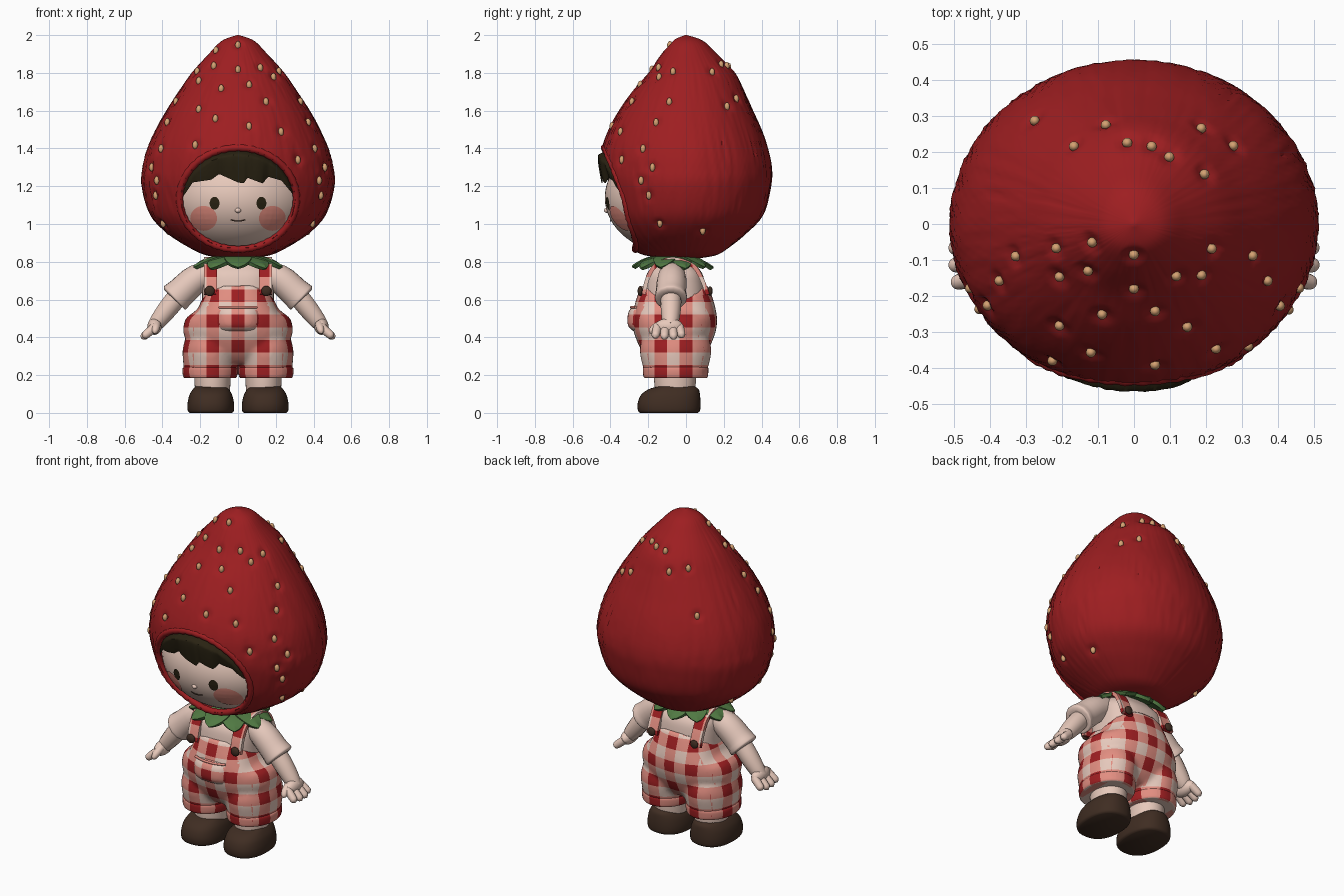
import bpy, bmesh, math
from math import sin, cos, pi
from mathutils import Vector, noise
from mathutils.bvhtree import BVHTree

if "Cube" in bpy.data.objects:
    bpy.data.objects.remove(bpy.data.objects["Cube"])


def material(name, r, g, b):
    m = bpy.data.materials.new(name)
    m.use_nodes = True
    m.diffuse_color = (r, g, b, 1)
    m.node_tree.nodes["Principled BSDF"].inputs["Base Color"].default_value = (r, g, b, 1)
    return m


RED = material("strawberry red", .34, .013, .015)
SKIN = material("skin", .81, .59, .5)
BLUSH = material("blush", .78, .27, .215)
HAIR = material("dark hair", .022, .016, .006)
LEAF = material("leaf green", .08, .19, .055)
SHOE = material("shoe brown", .05, .026, .016)
PINK = material("gingham pink", .76, .27, .22)
CREAM = material("cream cloth", .79, .58, .5)
SEED = material("seed tan", .66, .36, .17)
parts = []


def activate(objs):
    bpy.ops.object.select_all(action='DESELECT')
    for o in objs:
        o.select_set(True)
    bpy.context.view_layer.objects.active = objs[0]


def join(objs, name):
    activate(objs)
    bpy.ops.object.join()
    objs[0].name = name
    for o in objs[1:]:
        parts.remove(o)
    return objs[0]


def sample(rows, t):
    """Smooth curve through rows of numbers."""
    last = len(rows) - 1
    i = min(int(t * last), last - 1)
    f = t * last - i
    near = [rows[max(0, min(last, i + k))] for k in (-1, 0, 1, 2)]
    return [b + .5 * f * (c - a + f * (2 * a - 5 * b + 4 * c - d + f * (3 * (b - c) + d - a)))
            for a, b, c, d in zip(*near)]


def surface(name, f, nu, nv, mat, cap=False, front=False, thick=0):
    """Grid of points f(u, v); seams and poles are welded."""
    bm = bmesh.new()
    g = [[bm.verts.new(f(i / nu, j / nv)) for j in range(nv + 1)] for i in range(nu + 1)]
    for i in range(nu):
        for j in range(nv):
            bm.faces.new((g[i][j], g[i + 1][j], g[i + 1][j + 1], g[i][j + 1]))
    bmesh.ops.remove_doubles(bm, verts=bm.verts, dist=1e-5)
    if cap:
        bmesh.ops.holes_fill(bm, edges=[e for e in bm.edges if e.is_boundary])
    bmesh.ops.recalc_face_normals(bm, faces=bm.faces)
    if front and sum(p.normal.y for p in bm.faces) > 0:
        bmesh.ops.reverse_faces(bm, faces=bm.faces)
    me = bpy.data.meshes.new(name)
    bm.to_mesh(me)
    bm.free()
    me.materials.append(mat)
    o = bpy.data.objects.new(name, me)
    bpy.context.collection.objects.link(o)
    parts.append(o)
    if thick:
        o.modifiers.new("thickness", 'SOLIDIFY').thickness = thick
        activate([o])
        bpy.ops.object.convert(target='MESH')
    return o


def loft(name, rows, mat, at=(0, 0), nu=40, nv=20, power=1, shape=None):
    """Stacked ovals; each row is height, half width, front depth, back depth."""
    def f(u, v):
        row = sample(rows, v)
        a = 2 * pi * u
        c, s = (math.copysign(abs(k) ** power, k) for k in (cos(a), sin(a)))
        p = Vector((row[1] * c, (row[2] if s < 0 else row[-1]) * s, row[0]))
        if shape:
            p = shape(p)
        return p + Vector((*at, 0))
    return surface(name, f, nu, nv, mat, cap=True)


def ball(name, c, r, mat, n=24):
    return surface(name, lambda u, v: [c[0] + r[0] * sin(pi * v) * cos(2 * pi * u),
                                       c[1] + r[1] * sin(pi * v) * sin(2 * pi * u),
                                       c[2] - r[2] * cos(pi * v)], n, n // 2, mat)


def tube(name, pts, mat, cyclic=False):
    """Round tube through points of x, y, z, radius."""
    if not cyclic:
        pts = [sample(pts, k / 16) for k in range(17)]
    cu = bpy.data.curves.new(name, 'CURVE')
    cu.dimensions, cu.bevel_depth, cu.bevel_resolution, cu.use_fill_caps = '3D', 1, 5, True
    sp = cu.splines.new('POLY')
    sp.points.add(len(pts) - 1)
    sp.use_cyclic_u = cyclic
    for q, p in zip(sp.points, pts):
        q.co, q.radius = (*p[:3], 1), p[3]
    cu.materials.append(mat)
    o = bpy.data.objects.new(name, cu)
    bpy.context.collection.objects.link(o)
    activate([o])
    bpy.ops.object.convert(target='MESH')
    parts.append(bpy.context.object)
    return bpy.context.object


def tree(o):
    return BVHTree.FromPolygons([v.co for v in o.data.vertices], [p.vertices for p in o.data.polygons])


def hit_y(bvh, x, z):
    p = bvh.ray_cast(Vector((x, -3, z)), Vector((0, 1, 0)))[0]
    return p.y if p else 0


def decal(name, bvh, x, z, rx, rz, mat, lift=.005, dome=0, power=1):
    """Oval plate laid on the front of a surface."""
    def f(u, v):
        c, s = (math.copysign(abs(k) ** power, k) for k in (cos(2 * pi * u), sin(2 * pi * u)))
        px, pz = x + rx * v * c, z + rz * v * s
        return px, hit_y(bvh, px, pz) - lift - dome * (1 - v ** 4), pz
    return surface(name, f, 32, 8, mat, front=True)


def gingham(o, step=.0667):
    """Slice along the check lines, then colour the cells."""
    o.data.materials.clear()
    for m in (RED, PINK, CREAM):
        o.data.materials.append(m)
    bm = bmesh.new()
    bm.from_mesh(o.data)
    for axis, shift in enumerate((0, 0, .62)):
        no = Vector([axis == k for k in range(3)])
        for k in range(-12, 9):
            bmesh.ops.bisect_plane(bm, geom=bm.verts[:] + bm.edges[:] + bm.faces[:],
                                   plane_co=no * (shift + (k + .5) * step), plane_no=no)
    bm.normal_update()
    for p in bm.faces:
        c = p.calc_center_median()
        across = c.x if abs(p.normal.y) >= abs(p.normal.x) else c.y
        p.material_index = sum(math.floor(h / step + .5) % 2 for h in (across, c.z - .62))
    bm.to_mesh(o.data)
    bm.free()


# Knitted hood with upright creases
def knit(p):
    a = math.atan2(p.y, p.x)
    n = noise.noise((17 * cos(a), 17 * sin(a), 4 * p.z))
    k = 1 + .01 * n - .05 * max(0, n - .3) + .004 * sin(90 * a) * sin(100 * p.z)
    return Vector((p.x * k, p.y * k, p.z))


hood = loft("hood", [(.82, .08, .1, .08), (.835, .17, .22, .16), (.87, .25, .285, .22), (.95, .375, .36, .32),
                     (1.05, .465, .41, .41), (1.2, .51, .445, .45), (1.3, .505, .455, .455), (1.4, .48, .445, .435),
                     (1.5, .435, .41, .4), (1.6, .38, .355, .355), (1.7, .315, .285, .31), (1.8, .245, .2, .26),
                     (1.9, .155, .13, .165), (1.97, .085, .07, .09), (2, .005, .005, .005)],
            RED, nu=200, nv=120, shape=knit)
hood_tree = tree(hood)

# Seeds, placed from the front, both sides and above, each in a dimple
rays = [((x, -3, z), (0, 1, 0)) for x, z in (
    (-.13, 1.84), (0, 1.82), (.12, 1.83), (.06, 1.74), (-.09, 1.72), (-.21, 1.76), (-.21, 1.61), (0, 1.95),
    (-.12, 1.56), (.06, 1.52), (.15, 1.65), (.23, 1.49), (-.23, 1.42), (.32, 1.34), (.19, 1.78), (-.12, 1.92))]
rays += [((3 * s, y, z), (-s, 0, 0)) for s in (-1, 1) for y, z in (
    (-.07, 1.81), (-.09, 1.65), (-.16, 1.54), (-.23, 1.4), (-.18, 1.3), (-.24, 1.23), (-.2, 1.15), (-.14, 1), (.09, .96))]
rays += [((x, y, 3), (0, 0, -1)) for x, y in (
    (-.28, .29), (-.17, .22), (-.08, .28), (-.02, .23), (.05, .22), (.1, .19), (.2, .14), (.19, .27), (.28, .22))]
seeds = []
for start, way in rays:
    p, n = hood_tree.ray_cast(Vector(start), Vector(way))[:2]
    seeds.append(ball("seed", p - n * .006, (.015, .015, .023), SEED, 10))
    for v in hood.data.vertices:
        d = (v.co - p).length
        if d < .04:
            v.co -= n * .014 * (1 - d / .04)
join(seeds, "seeds")

# Face opening and its rolled rim
bm = bmesh.new()
bm.from_mesh(hood.data)
inside = [f for f in bm.faces for c in [f.calc_center_median()]
          if c.y < 0 and (c.x / .305) ** 2 + ((c.z - 1.135) / .265) ** 2 < 1]
bmesh.ops.delete(bm, geom=inside, context='FACES')
bm.to_mesh(hood.data)
bm.free()
ring = [(.309 * cos(k * pi / 40), 1.135 + .269 * sin(k * pi / 40)) for k in range(80)]
tube("hood_rim", [(x, hit_y(hood_tree, x, z) + .013, z, .017 + .003 * (k % 2))
                  for k, (x, z) in enumerate(ring)], RED, True)

# Head and face
head = tree(ball("head", (0, -.05, 1.14), (.4, .38, .3), SKIN, 64))
ball("nose", (0, -.42, 1.072), (.016, .014, .013), SKIN)
tube("mouth", [(x, hit_y(head, x, 1.02) - .001, 1.015 + 5 * x * x, .003) for x in (-.04, -.02, 0, .02, .04)], SHOE)
for s, side in ((-1, "right"), (1, "left")):
    decal(side + "_eye", head, s * .124, 1.11, .026, .034, HAIR, .007)
    decal(side + "_cheek", head, s * .182, 1.03, .071, .066, BLUSH)

# Fringe of hair, bulging out of the opening and tucked under the hood
edge = [(-.33, 1.1), (-.28, 1.16), (-.24, 1.22), (-.14, 1.235), (-.1, 1.265), (0, 1.22), (.03, 1.215), (.05, 1.245),
        (.13, 1.215), (.16, 1.25), (.23, 1.23), (.28, 1.17), (.33, 1.1)]


def fringe(u, v):
    x = -.32 + .64 * u
    (a, low), (b, high) = next(q for q in zip(edge, edge[1:]) if q[0][0] <= x <= q[1][0])
    low += (high - low) * (x - a) / (b - a)
    z = low + (1.42 - low) * v
    near, far = hit_y(head, x, z), hit_y(hood_tree, x, z)
    w = sin(pi * (.05 + .6 * v)) ** .5
    y = near + (far - near) * w - .012 * abs(sin(22 * x)) * (1 - v)
    gap = 1 - (x / .3) ** 2 - ((z - 1.135) / .262) ** 2
    return x, max(y - .012, far + .04 - .25 * max(0, gap)), z


surface("hair_fringe", fringe, 80, 24, HAIR, front=True)

# Shirt and leaf collar
loft("shirt", [(.48, .2, .16), (.6, .19, .165), (.68, .19, .16), (.74, .185, .145), (.79, .15, .105), (.84, .09, .07)],
     CREAM, (0, -.06), power=.75)
leaves = []
for k in range(10):
    a = 2 * pi * (k + .5) / 10

    def leaf(u, v):
        r, w = .07 + .145 * u, (2 * v - 1) * .062 * sin(pi * (.2 + .8 * u)) ** .6
        z = .825 - .06 * u * u + .006 * (k % 2) + .01 * (1 - abs(2 * v - 1)) * u
        return 1.15 * (r * cos(a) - w * sin(a)), -.07 + r * sin(a) + w * cos(a), z
    leaves.append(surface("leaf", leaf, 10, 6, LEAF, thick=.02))
join(leaves, "leaf_collar")


# Checked dungarees: body and legs fused into one skin
def armhole(p):
    if p.z > .5:
        p.z = .5 + (p.z - .5) * (1 - .65 * min(1, abs(p.x) / .21) ** 4)
    return p


blocks = [loft("body", [(.265, .13, .12), (.32, .23, .17), (.42, .29, .215), (.5, .278, .225), (.58, .243, .21),
                        (.64, .215, .19), (.68, .2, .175)], CREAM, (0, -.06), power=.9, shape=armhole)]
blocks += [loft("leg", [(.19, .135, .155), (.25, .142, .175), (.34, .146, .19), (.42, .12, .16), (.46, .08, .1)],
                CREAM, (s * .147, -.055)) for s in (-1, 1)]
pants = join(blocks, "dungarees")
fuse = pants.modifiers.new("fuse", 'REMESH')
fuse.mode, fuse.voxel_size = 'VOXEL', .014
pants.modifiers.new("soften", 'SMOOTH').iterations = 6
activate([pants])
bpy.ops.object.convert(target='MESH')
pants_tree = tree(pants)
gingham(pants)
pocket = decal("pocket", pants_tree, 0, .5, .115, .07, CREAM, -.004, .03, .6)
gingham(pocket)
tube("pocket_lip", [(x, hit_y(pants_tree, x, .555) - .014 + x * x, .56, .007)
                    for x in (-.1, -.05, 0, .05, .1)], PINK)

for s, side in ((-1, "right"), (1, "left")):
    # Hem, strap and buttons
    gingham(loft(side + "_hem", [(.185, .125, .15), (.188, .14, .168), (.215, .146, .173), (.24, .143, .172),
                                 (.245, .125, .155)], PINK, (s * .148, -.055)))
    path = [(-.235, .63), (-.212, .72), (-.165, .79), (-.07, .825), (.04, .79), (.09, .72), (.125, .63)]

    def strap(u, v):
        y, z = sample(path, u)
        return s * (.145 + .07 * (v - .5)), y, z
    gingham(surface(side + "_strap", strap, 30, 4, PINK, thick=.022))
    ball(side + "_front_button", (s * .15, -.242, .645), (.027, .014, .027), SHOE)
    ball(side + "_back_button", (s * .145, .128, .645), (.025, .013, .025), SHOE)

    # Sleeve, arm and hand
    tube(side + "_sleeve", [(s * .12, -.07, .75, .06), (s * .22, -.075, .71, .077), (s * .3, -.08, .64, .081),
                            (s * .325, -.08, .617, .085), (s * .337, -.08, .606, .083), (s * .34, -.08, .603, .06)], CREAM)
    tube(side + "_arm", [(s * .3, -.08, .64, .055), (s * .365, -.08, .56, .054), (s * .42, -.082, .49, .046),
                         (s * .45, -.085, .455, .035)], SKIN)
    hand = [ball("palm", (s * .442, -.09, .457), (.038, .075, .044), SKIN)]
    for y, reach in ((-.06, .9), (-.02, 1), (.02, 1), (.055, .85)):
        hand.append(tube("finger", [(s * (.44 + .072 * reach * t), -.09 + y * (1 + .25 * t), .455 - .062 * reach * t, r)
                                    for t, r in ((0, .024), (.5, .023), (.85, .019), (1, .003))], SKIN))
    hand.append(tube("thumb", [(s * .43, -.13, .47, .022), (s * .435, -.165, .45, .021), (s * .44, -.185, .43, .015),
                               (s * .442, -.192, .422, .003)], SKIN))
    join(hand, side + "_hand")

    # Leg and shoe
    loft(side + "_leg", [(.08, .09, .1), (.16, .095, .11), (.3, .1, .115)], SKIN, (s * .135, -.058))
    loft(side + "_shoe", [(0, .112, .155, .15), (.012, .122, .166, .162), (.05, .123, .168, .165), (.095, .113, .15, .162),
                          (.125, .095, .11, .155), (.14, .08, .06, .135)], SHOE, (s * .144, -.088), power=.85)

activate(parts)
bpy.ops.object.shade_smooth_by_angle(angle=math.radians(50))
